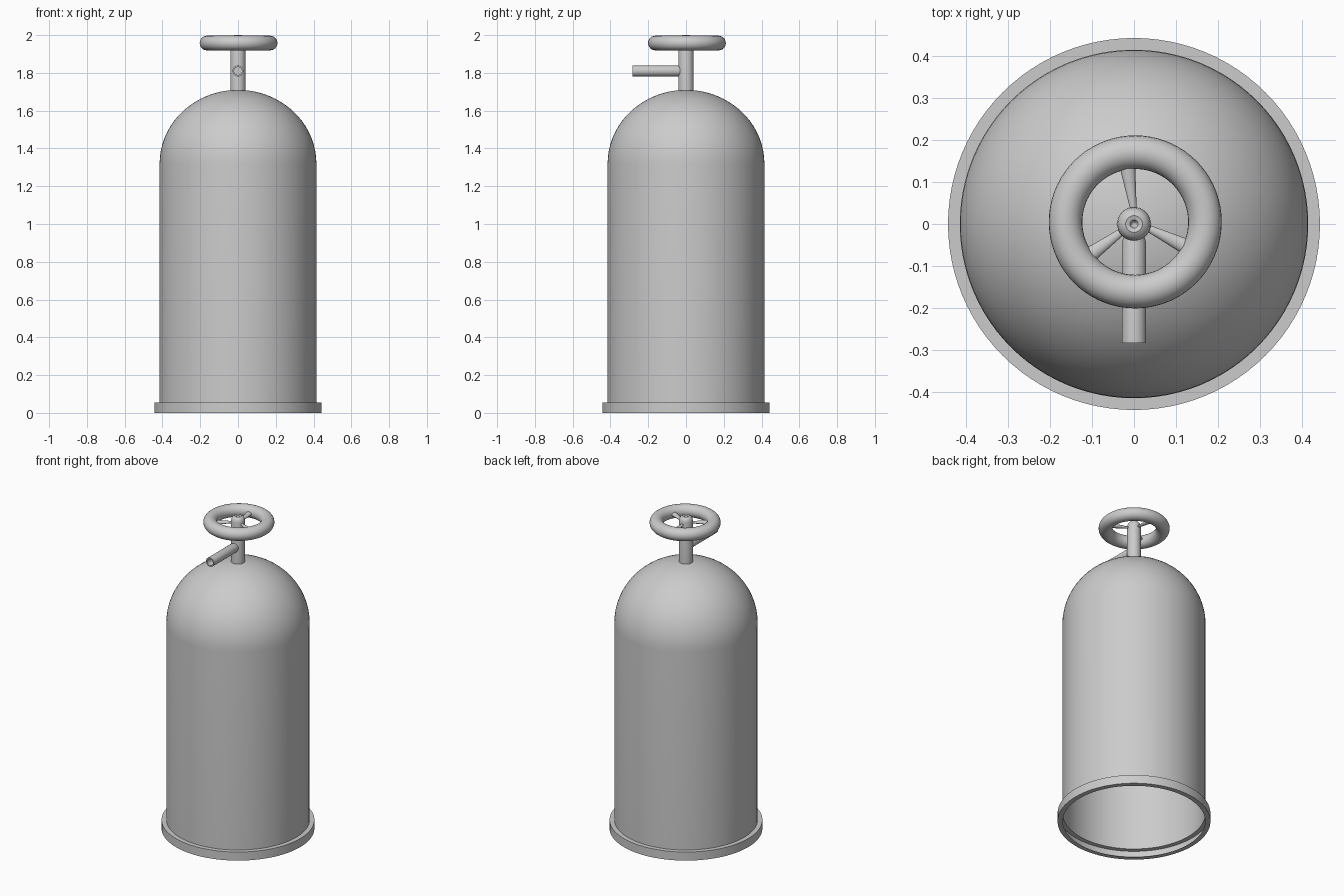
import bpy, bmesh
from math import sin, cos, pi, radians
from mathutils import Matrix, Vector

if "Cube" in bpy.data.objects:
    bpy.data.objects.remove(bpy.data.objects["Cube"])


def finish(name, bm, matrix=None):
    """Turn a bmesh into a smooth-shaded object."""
    if matrix is not None:
        bmesh.ops.transform(bm, matrix=matrix, verts=bm.verts)
    bmesh.ops.recalc_face_normals(bm, faces=bm.faces)
    mesh = bpy.data.meshes.new(name)
    bm.to_mesh(mesh)
    bm.free()
    obj = bpy.data.objects.new(name, mesh)
    bpy.context.collection.objects.link(obj)
    bpy.ops.object.select_all(action='DESELECT')
    obj.select_set(True)
    bpy.context.view_layer.objects.active = obj
    bpy.ops.object.shade_smooth_by_angle(angle=radians(40))
    return obj


def lathe(name, profile, steps=64, matrix=None):
    """Spin an (r, z) profile around z."""
    bm = bmesh.new()
    verts = [bm.verts.new((r, 0, z)) for r, z in profile]
    edges = [bm.edges.new(pair) for pair in zip(verts, verts[1:])]
    bmesh.ops.spin(bm, geom=verts + edges, cent=(0, 0, 0), axis=(0, 0, 1),
                   angle=2 * pi, steps=steps)
    bmesh.ops.remove_doubles(bm, verts=bm.verts, dist=1e-5)
    return finish(name, bm, matrix)


# Tank: open underneath, foot rim, straight wall, domed top
dome = [(0.415 * cos(a), 1.32 + 0.39 * sin(a))
        for a in (radians(i * 82 / 16) for i in range(17))]
lathe("tank", [(0.413, 0), (0.443, 0), (0.443, 0.055), (0.415, 0.055)]
      + dome + [(0.04, 1.708)], 96)

# Valve stem with rounded, dimpled top
lathe("valve_stem", [(0.04, 1.69), (0.04, 1.97), (0.037, 1.985), (0.03, 1.995),
                     (0.02, 2.0), (0.01, 1.997), (0.005, 1.985), (0, 1.982)], 32)

# Outlet pipe with bored end, pointing to the front
lathe("outlet_pipe", [(0.022, 0.02), (0.029, 0.045), (0.029, 0.283),
                      (0.021, 0.283), (0.021, 0.1), (0, 0.1)], 32,
      Matrix.Translation((0, 0, 1.81)) @ Matrix.Rotation(pi / 2, 4, 'X'))

# Hand wheel rim
centre = Vector((0.003, 0.005, 1.958))
rim = [(0.166 + 0.04 * cos(2 * pi * i / 24), 0.039 * sin(2 * pi * i / 24))
       for i in range(25)]
lathe("wheel_rim", rim, 72, Matrix.Translation(centre))

# Three flared spokes
for i, angle in enumerate((98, 216, 334)):
    bm = bmesh.new()
    bmesh.ops.create_cone(bm, cap_ends=True, segments=16, radius1=0.007,
                          radius2=0.021, depth=0.13)
    along = (Matrix.Translation(centre) @ Matrix.Rotation(radians(angle), 4, 'Z')
             @ Matrix.Translation((0.09, 0, 0)) @ Matrix.Rotation(pi / 2, 4, 'Y')
             @ Matrix.Diagonal((0.7, 1, 1, 1)))
    finish(f"wheel_spoke_{i + 1}", bm, along)
